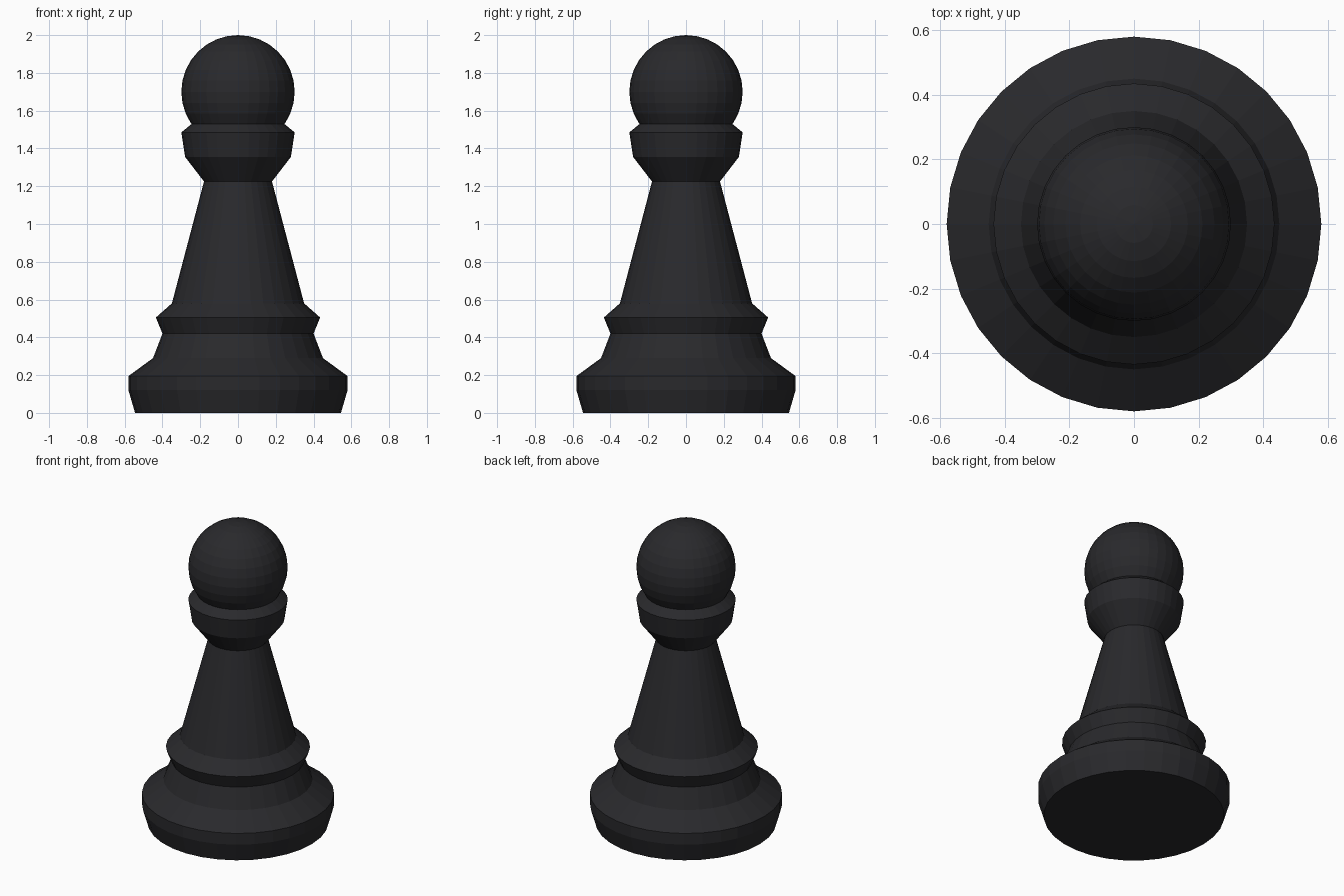
import bpy, bmesh, math

if "Cube" in bpy.data.objects:
    bpy.data.objects.remove(bpy.data.objects["Cube"])

SIDES = 32

black = bpy.data.materials.new("black")
black.diffuse_color = (0.022, 0.022, 0.025, 1.0)
black.use_nodes = True
black.node_tree.nodes["Principled BSDF"].inputs["Base Color"].default_value = black.diffuse_color


def finish(name, bm):
    bmesh.ops.recalc_face_normals(bm, faces=bm.faces)
    mesh = bpy.data.meshes.new(name)
    bm.to_mesh(mesh)
    bm.free()
    mesh.materials.append(black)
    obj = bpy.data.objects.new(name, mesh)
    bpy.context.collection.objects.link(obj)
    return obj


def lathe(name, profile):
    """Turn (radius, height) points around z and cap both ends."""
    bm = bmesh.new()
    rings = []
    for r, z in profile:
        rings.append([bm.verts.new((r * math.cos(2 * math.pi * i / SIDES),
                                    r * math.sin(2 * math.pi * i / SIDES), z))
                      for i in range(SIDES)])
    for low, high in zip(rings, rings[1:]):
        for i in range(SIDES):
            j = (i + 1) % SIDES
            bm.faces.new((low[i], low[j], high[j], high[i]))
    bm.faces.new(rings[0][::-1])
    bm.faces.new(rings[-1])
    return finish(name, bm)


# Turned body: base, lower ring, tapering stem, neck collar
lathe("turned_body", [
    (0.545, 0.0), (0.58, 0.12), (0.58, 0.195),   # base
    (0.45, 0.29), (0.40, 0.42),                  # step above base
    (0.435, 0.505), (0.35, 0.58),                # lower ring
    (0.18, 1.225),                               # stem
    (0.28, 1.355), (0.30, 1.485), (0.245, 1.53), # collar
])

# Ball head
bm = bmesh.new()
bmesh.ops.create_uvsphere(bm, u_segments=SIDES, v_segments=16, radius=0.30)
bmesh.ops.translate(bm, verts=bm.verts, vec=(0, 0, 1.70))
finish("ball_head", bm)
